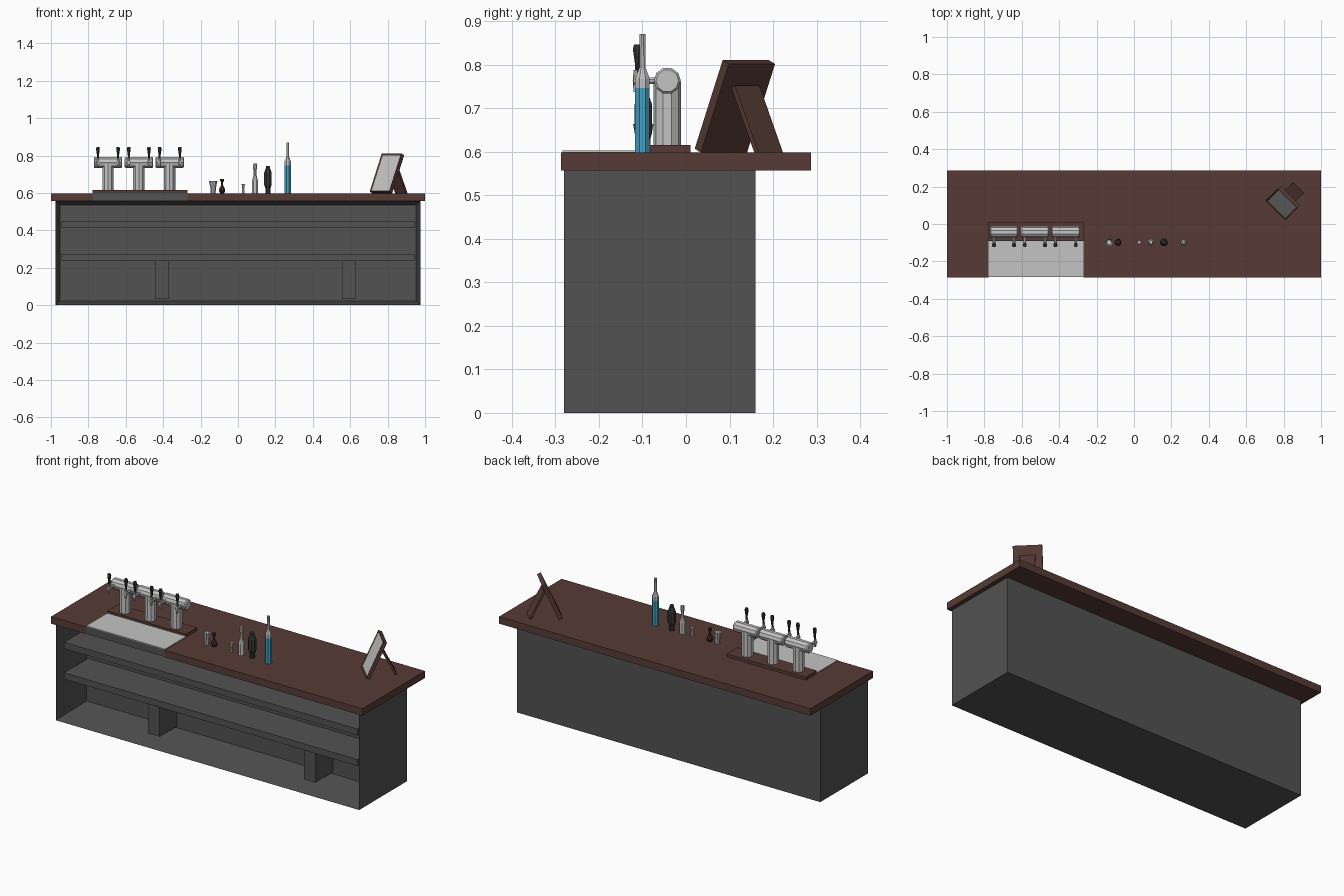
import bpy, bmesh, math
from mathutils import Matrix, Vector

if "Cube" in bpy.data.objects:
    bpy.data.objects.remove(bpy.data.objects["Cube"])


def material(name, rgb):
    m = bpy.data.materials.new(name)
    m.diffuse_color = (*rgb, 1)
    m.use_nodes = True
    m.node_tree.nodes["Principled BSDF"].inputs["Base Color"].default_value = m.diffuse_color
    return m


WOOD = material("brown_wood", (0.095, 0.044, 0.035))
GREY = material("dark_grey_cabinet", (0.085, 0.085, 0.085))
STEEL = material("light_steel", (0.55, 0.55, 0.55))
BLACK = material("black_plastic", (0.035, 0.038, 0.037))
BLUE = material("blue_glass", (0.055, 0.36, 0.55))
RED = material("dark_red_glass", (0.06, 0.022, 0.02))


def finish(name, bm, *mats):
    bmesh.ops.recalc_face_normals(bm, faces=bm.faces)
    me = bpy.data.meshes.new(name)
    bm.to_mesh(me)
    bm.free()
    for m in mats:
        me.materials.append(m)
    ob = bpy.data.objects.new(name, me)
    bpy.context.collection.objects.link(ob)
    return ob


def box_mesh(x0, x1, y0, y1, z0, z1):
    bm = bmesh.new()
    size = Matrix.Diagonal((x1 - x0, y1 - y0, z1 - z0, 1))
    mid = Matrix.Translation(((x0 + x1) / 2, (y0 + y1) / 2, (z0 + z1) / 2))
    bmesh.ops.create_cube(bm, size=1, matrix=mid @ size)
    return bm


def box(name, mat, *b):
    return finish(name, box_mesh(*b), mat)


def inset_front(bm, border, depth):
    """Inset the -y face and push it inwards; returns the inner face."""
    bm.normal_update()
    f = min(bm.faces, key=lambda f: f.normal.y)
    bmesh.ops.inset_region(bm, faces=[f], thickness=border)
    for v in f.verts:
        v.co.y += depth
    return f


def lathe(name, profile, sides, at, mats, axis="z", split=None):
    """Closed turned shape from (radius, height) points; split = height of second colour."""
    bm = bmesh.new()
    rings = []
    for r, h in profile:
        rings.append([bm.verts.new((r * math.cos(a), r * math.sin(a), h))
                      for a in (2 * math.pi * (i + .5) / sides for i in range(sides))])
    for a, b in zip(rings, rings[1:]):
        for i in range(sides):
            j = (i + 1) % sides
            bm.faces.new((a[i], a[j], b[j], b[i]))
    bm.faces.new(rings[0][::-1])
    bm.faces.new(rings[-1])
    if split is not None:
        for f in bm.faces:
            f.material_index = int(f.calc_center_median().z > split)
    turn = {"z": Matrix(), "x": Matrix.Rotation(math.pi / 2, 4, "Y"),
            "y": Matrix.Rotation(math.pi / 2, 4, "X")}[axis]
    bmesh.ops.transform(bm, matrix=Matrix.Translation(at) @ turn, verts=bm.verts)
    return finish(name, bm, *mats)


# Cabinet: hollow front, shelves and dividers
bm = box_mesh(-.975, .975, -.28, .16, 0, .557)
inset_front(bm, .032, .25)
finish("cabinet", bm, GREY)
for n, (z0, z1) in enumerate([(.236, .273), (.413, .45)]):
    box(f"shelf_{n + 1}", GREY, -.943, .943, -.25, -.03, z0, z1)
for n, x in enumerate((-.407, .593)):
    box(f"divider_{n + 1}", GREY, x - .037, x + .037, -.19, -.03, .032, .236)

# Countertop with a notch for the drip tray
TOP = .598
TX0, TX1, TY = -.777, -.27, -.09
bm = bmesh.new()
outline = [(-1, -.287), (TX0, -.287), (TX0, TY), (TX1, TY), (TX1, -.287),
           (1, -.287), (1, .287), (-1, .287)]
face = bm.faces.new([bm.verts.new((x, y, .557)) for x, y in outline])
ext = bmesh.ops.extrude_face_region(bm, geom=[face])
for v in ext["geom"]:
    if isinstance(v, bmesh.types.BMVert):
        v.co.z = TOP
finish("countertop", bm, WOOD)

# Drip tray
box("drip_tray", GREY, TX0, TX1, -.284, TY, .557, .599)
box("drip_grate", STEEL, TX0, TX1, -.284, TY, .599, .603)

# Tap towers on a wooden plinth
box("tap_plinth", WOOD, TX0, TX1, TY, .01, TOP, .616)
for n, x in enumerate((-.695, -.53, -.365)):
    y, z = -.043, .763
    lathe(f"tap_column_{n + 1}", [(.032, .616), (.032, .76)], 10, (x, y, 0), [STEEL])
    lathe(f"tap_barrel_{n + 1}", [(.026, -.076), (.031, -.07), (.031, .07), (.026, .076)],
          10, (x, y, z), [STEEL], "x")
    for side in (-1, 1):
        tx = x + side * .054
        tag = f"{n + 1}_{'left' if side < 0 else 'right'}"
        lathe("faucet_" + tag, [(.008, .02), (.008, .062), (.011, .064), (.011, .078)],
              8, (tx, y, z), [STEEL], "y")
        lathe("spout_" + tag, [(.006, -.026), (.008, 0), (.006, .025)],
              8, (tx, -.115, z), [STEEL])
        lathe("handle_" + tag, [(.005, .02), (.006, .04), (.011, .073), (.008, .084)],
              8, (tx, -.112, z), [BLACK])

# Bar ware in a row along the counter
Y = -.098
lathe("tumbler", [(.014, 0), (.016, .03), (.024, .066), (.020, .066), (.013, .02)],
      10, (-.133, Y, TOP), [STEEL])
lathe("decanter", [(.011, 0), (.018, .012), (.016, .026), (.006, .042), (.006, .06),
                   (.011, .066), (.011, .077)], 8, (-.085, Y, TOP), [RED])
lathe("jigger", [(.008, 0), (.006, .022), (.010, .05)], 6, (.028, Y, TOP), [STEEL])
lathe("clear_bottle", [(.018, 0), (.018, .065), (.010, .092), (.008, .125), (.011, .132),
                       (.010, .16)], 8, (.091, Y, TOP), [STEEL])
lathe("dark_bottle", [(.014, 0), (.014, .025), (.022, .045), (.022, .11), (.012, .135),
                      (.010, .147)], 8, (.16, Y, TOP), [BLACK])
lathe("blue_bottle", [(.018, 0), (.018, .148), (.018, .17), (.008, .195), (.007, .272)],
      8, (.266, -.1, TOP), [BLUE, STEEL], split=.15)

# Leaning picture frame with a rear leg, turned towards the corner
base = Matrix.Translation((.757, .073, TOP)) @ Matrix.Rotation(math.radians(-45), 4, "Z")
bm = box_mesh(-.075, .075, 0, .022, 0, .223)
panel = inset_front(bm, .013, .004)
panel.material_index = 1
frame = finish("picture_frame", bm, WOOD, STEEL)
frame.matrix_world = base @ Matrix.Translation((0, 0, .009)) @ Matrix.Rotation(-.42, 4, "X")
leg = box("frame_leg", WOOD, -.04, .04, -.012, 0, 0, .172)
leg.matrix_world = base @ Matrix.Translation((0, .172, 0)) @ Matrix.Rotation(.46, 4, "X")
